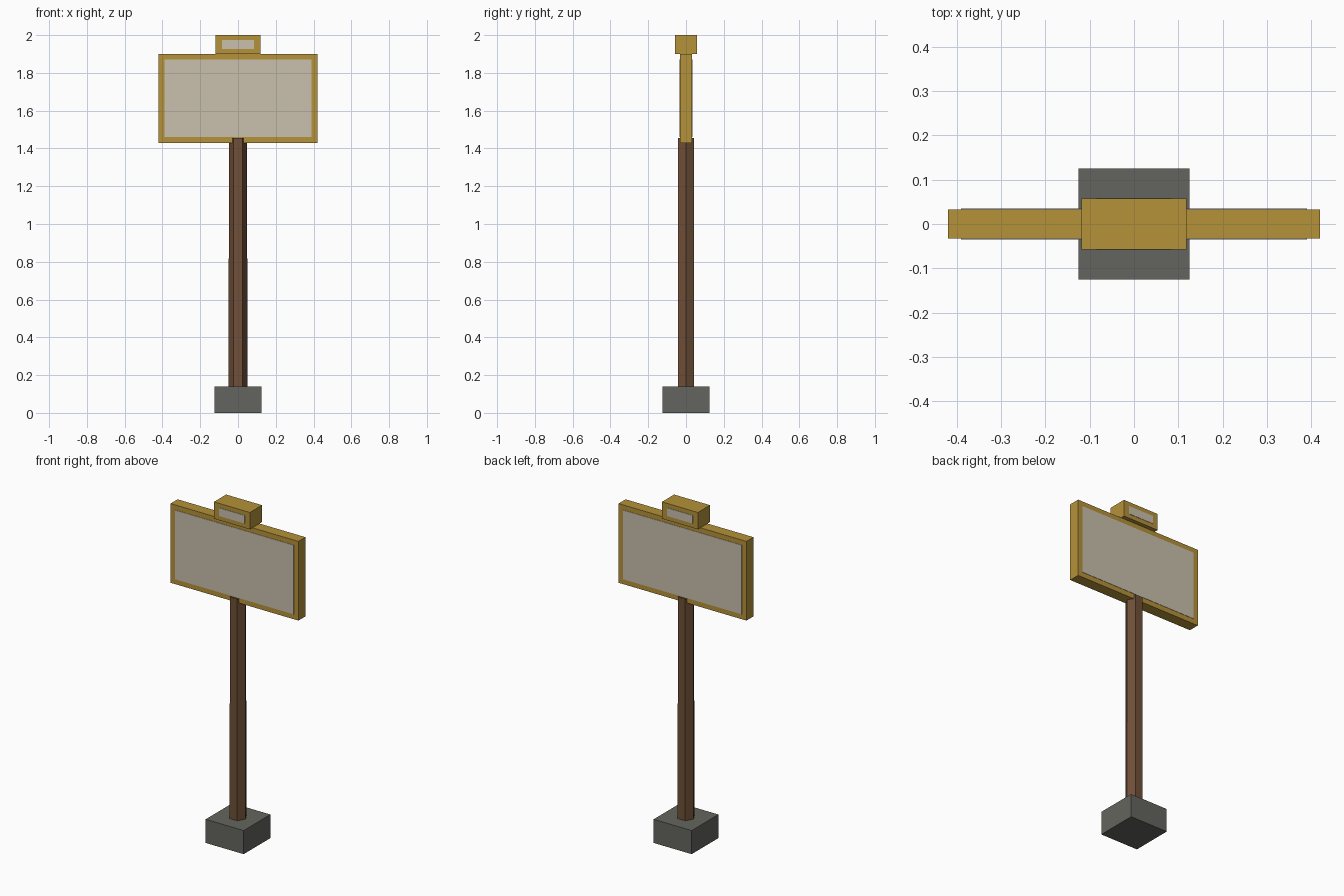
import bpy
import math

cube = bpy.data.objects.get("Cube")
if cube:
    bpy.data.objects.remove(cube, do_unlink=True)


def linear(c):
    c /= 255
    return c / 12.92 if c <= 0.04045 else ((c + 0.055) / 1.055) ** 2.4


def material(name, r, g, b):
    m = bpy.data.materials.new(name)
    m.use_nodes = True
    col = (linear(r), linear(g), linear(b), 1)
    m.diffuse_color = col
    m.node_tree.nodes["Principled BSDF"].inputs["Base Color"].default_value = col
    return m


stone = material("grey stone", 100, 101, 94)
wood = material("brown wood", 112, 80, 56)
gold = material("dull gold", 181, 146, 58)
cream = material("pale panel", 202, 192, 174)


def box(name, mat, size, z_low, y=0):
    """Box centred on x, standing on z_low."""
    bpy.ops.mesh.primitive_cube_add(size=1, location=(0, y, z_low + size[2] / 2))
    ob = bpy.context.object
    ob.name = name
    ob.scale = size
    bpy.ops.object.transform_apply(location=False, rotation=False, scale=True)
    ob.data.materials.append(mat)
    return ob


def framed_sign(name, size, z_low, border):
    """Gold block with a thin pale plate on the front and the back."""
    box(name, gold, size, z_low)
    plate = (size[0] - 2 * border, 0.004, size[2] - 2 * border)
    for side, sign in (("front", -1), ("back", 1)):
        box(f"{name}_{side}_panel", cream, plate, z_low + border, sign * size[1] / 2)


# Footing
box("base_block", stone, (0.25, 0.25, 0.14), 0)

# Six-sided post, slightly tapered, flat side to the front
bottom, top = 0.14, 1.455
bpy.ops.mesh.primitive_cone_add(vertices=6, radius1=0.05, radius2=0.048,
                                depth=top - bottom,
                                location=(0, 0, (bottom + top) / 2),
                                rotation=(0, 0, math.radians(30)))
post = bpy.context.object
post.name = "post"
post.data.materials.append(wood)

# Main board and the small block on top of it
framed_sign("sign_board", (0.84, 0.066, 0.47), 1.43, 0.03)
framed_sign("top_block", (0.236, 0.114, 0.1), 1.9, 0.026)
top_panels = [o for o in bpy.data.objects if o.name.startswith("top_block_")]
for panel in top_panels:
    panel.scale.x = 0.92
